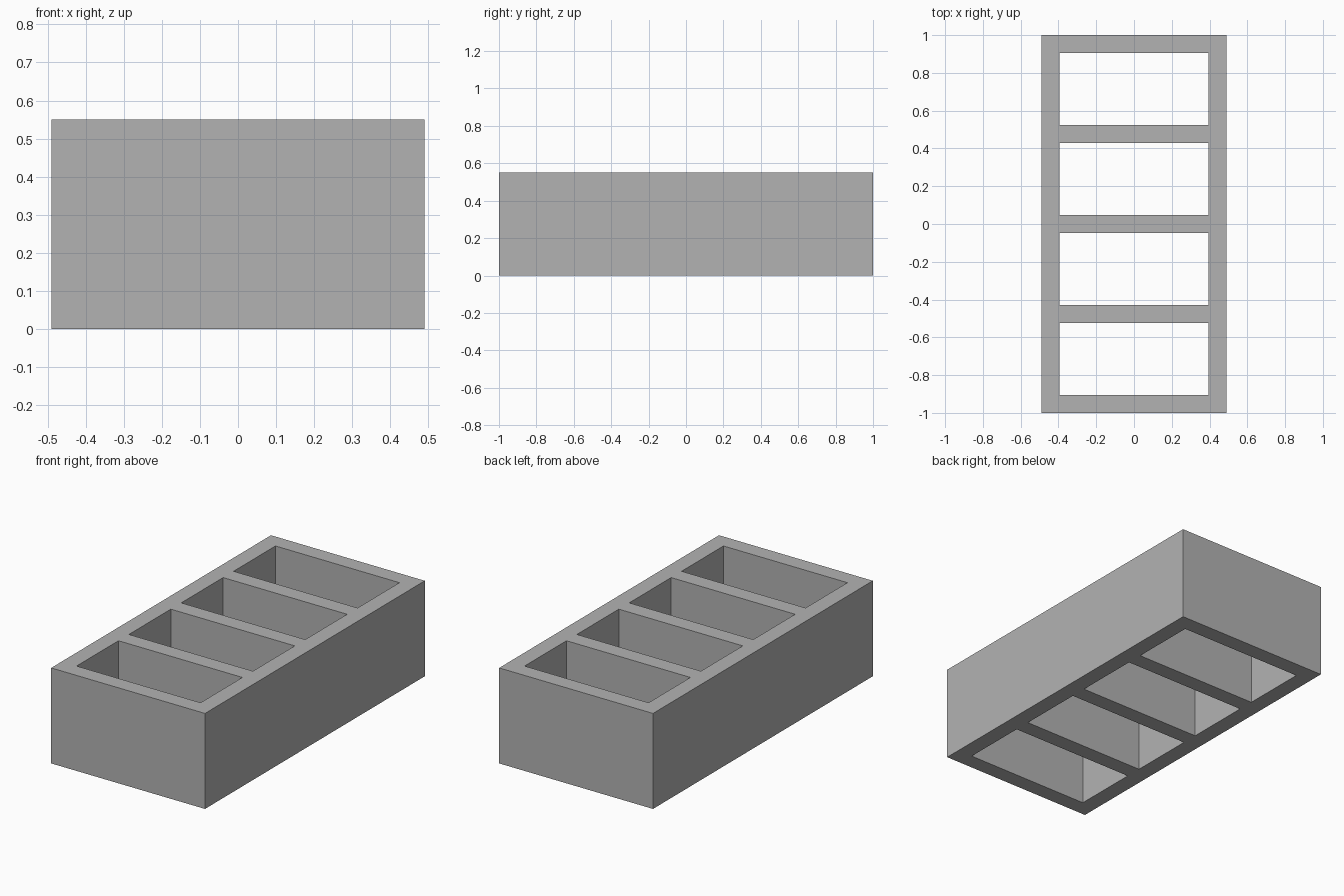
import bpy
import bmesh

cube = bpy.data.objects.get("Cube")
if cube:
    bpy.data.objects.remove(cube, do_unlink=True)

WIDTH, LENGTH, HEIGHT = 0.98, 2.0, 0.55
WALL, CELLS = 0.095, 4
cell = (LENGTH - WALL * (CELLS + 1)) / CELLS

# Plain grey material
grey = bpy.data.materials.new("grey")
grey.use_nodes = True
colour = (0.45, 0.45, 0.45, 1.0)
grey.diffuse_color = colour
grey.node_tree.nodes["Principled BSDF"].inputs["Base Color"].default_value = colour

# Wall lines across the width and along the length
xs = [-WIDTH / 2, -WIDTH / 2 + WALL, WIDTH / 2 - WALL, WIDTH / 2]
ys = [-LENGTH / 2]
for i in range(CELLS):
    ys.append(ys[-1] + WALL)
    ys.append(ys[-1] + cell)
ys.append(ys[-1] + WALL)

# Floor plan of the walls, leaving the compartments open
bm = bmesh.new()
grid = [[bm.verts.new((x, y, 0)) for y in ys] for x in xs]
for i in range(len(xs) - 1):
    for j in range(len(ys) - 1):
        if i == 1 and j % 2 == 1:
            continue
        bm.faces.new((grid[i][j], grid[i + 1][j], grid[i + 1][j + 1], grid[i][j + 1]))

# Raise the plan into solid walls
plan = bm.faces[:]
raised = bmesh.ops.extrude_face_region(bm, geom=plan, use_keep_orig=True)
top = [v for v in raised["geom"] if isinstance(v, bmesh.types.BMVert)]
bmesh.ops.translate(bm, verts=top, vec=(0, 0, HEIGHT))
bmesh.ops.recalc_face_normals(bm, faces=bm.faces[:])

mesh = bpy.data.meshes.new("divided_frame")
bm.to_mesh(mesh)
bm.free()
mesh.materials.append(grey)
frame = bpy.data.objects.new("divided_frame", mesh)
bpy.context.collection.objects.link(frame)
